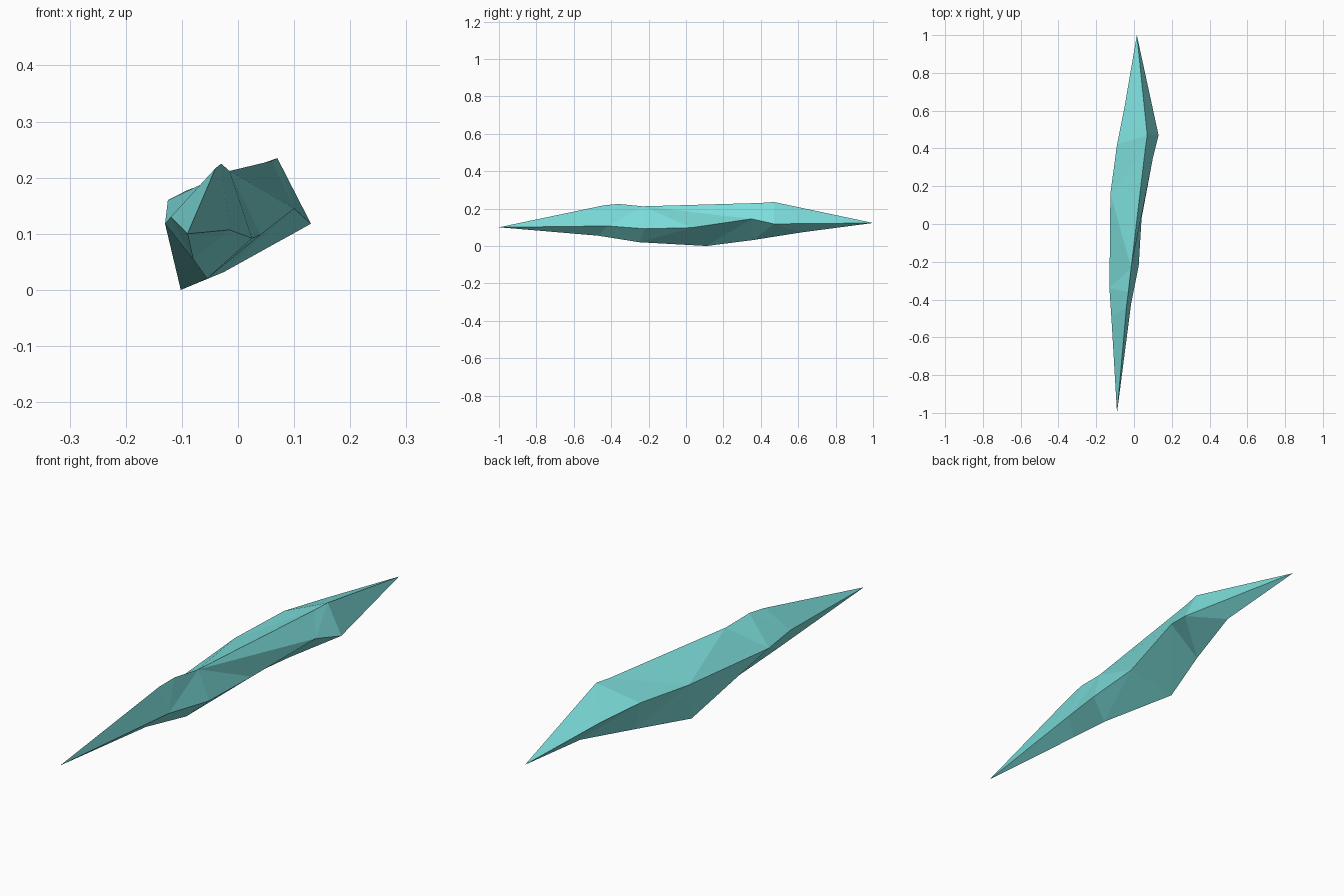
import bpy
import bmesh

# Remove the default object
default_cube = bpy.data.objects.get("Cube")
if default_cube:
    bpy.data.objects.remove(default_cube, do_unlink=True)


def make_material(name, colour):
    material = bpy.data.materials.new(name)
    material.use_nodes = True
    material.diffuse_color = colour
    shader = material.node_tree.nodes["Principled BSDF"]
    shader.inputs["Base Color"].default_value = colour
    shader.inputs["Roughness"].default_value = 0.5
    return material


def bridge_chains(mesh, first, second):
    """Fill the strip between two edge chains that share both end points,
    always stepping along the chain whose next point lies further forward."""
    i = j = 0
    while i < len(first) - 1 or j < len(second) - 1:
        if j == len(second) - 1:
            step_first = True
        elif i == len(first) - 1:
            step_first = False
        else:
            step_first = first[i + 1].co.y <= second[j + 1].co.y
        corners = [first[i], second[j]]
        if step_first:
            i += 1
            corners.append(first[i])
        else:
            j += 1
            corners.append(second[j])
        # the shared tips give degenerate corners, which are skipped
        if len(set(corners)) == 3 and not mesh.faces.get(corners):
            mesh.faces.new(corners)


# Tips of the shard
front_tip = (-0.09, -1, 0.10)
back_tip = (0.015, 1, 0.123)

# The four long edges, from front to back, in order around the shard
top_ridge = [(-0.04, -0.44, 0.217), (-0.03, -0.36, 0.225), (-0.015, -0.23, 0.212),
             (0.06, 0.40, 0.23), (0.07, 0.47, 0.235)]
left_edge = [(-0.015, -0.42, 0.107), (0.025, -0.22, 0.092), (0.04, 0.03, 0.098),
             (0.10, 0.35, 0.145), (0.13, 0.47, 0.118)]
keel = [(-0.08, -0.47, 0.055), (-0.055, -0.25, 0.02), (-0.102, 0.11, 0),
        (-0.025, 0.36, 0.032), (0.035, 0.62, 0.073)]
right_edge = [(-0.12, -0.49, 0.13), (-0.13, -0.34, 0.118), (-0.125, 0.16, 0.16),
              (-0.09, 0.42, 0.178), (-0.05, 0.62, 0.163)]

# Crystal shard: bridge each long edge to the next one around
mesh = bmesh.new()
start = mesh.verts.new(front_tip)
end = mesh.verts.new(back_tip)
chains = []
for edge in (top_ridge, left_edge, keel, right_edge):
    chains.append([start] + [mesh.verts.new(point) for point in edge] + [end])
for index, chain in enumerate(chains):
    bridge_chains(mesh, chain, chains[(index + 1) % len(chains)])
bmesh.ops.recalc_face_normals(mesh, faces=mesh.faces)

shard_mesh = bpy.data.meshes.new("crystal_shard")
mesh.to_mesh(shard_mesh)
mesh.free()
shard_mesh.materials.append(make_material("pale_turquoise", (0.2, 0.72, 0.7, 1)))

shard = bpy.data.objects.new("crystal_shard", shard_mesh)
bpy.context.collection.objects.link(shard)
